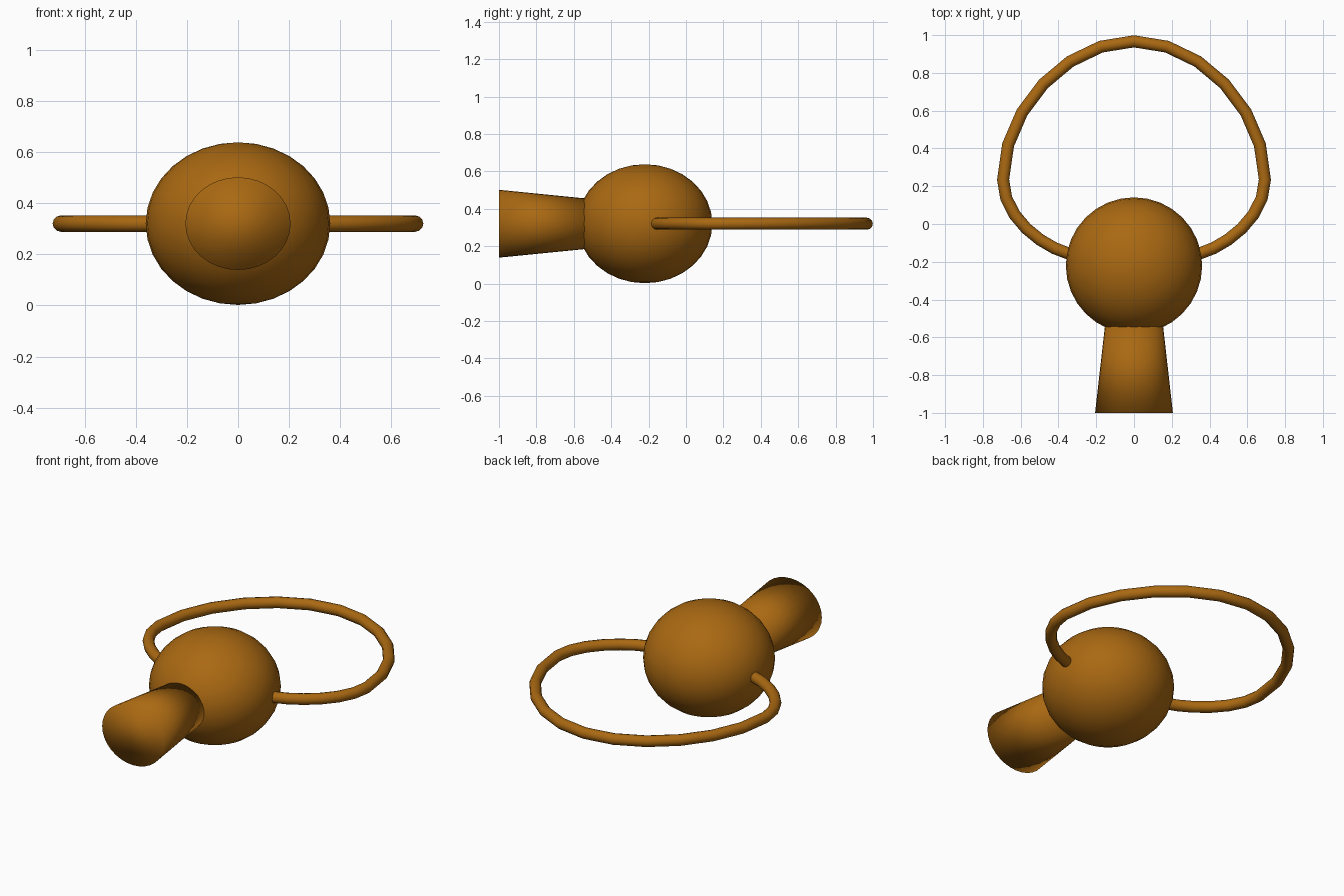
import bpy, bmesh
from math import pi
from mathutils import Matrix, Vector

if "Cube" in bpy.data.objects:
    bpy.data.objects.remove(bpy.data.objects["Cube"])

CZ = 0.32  # height of the shared centre line

brown = bpy.data.materials.new("brown")
brown.diffuse_color = (0.40, 0.14, 0.006, 1)
brown.use_nodes = True
brown.node_tree.nodes["Principled BSDF"].inputs["Base Color"].default_value = brown.diffuse_color


def mesh_object(name, bm):
    me = bpy.data.meshes.new(name)
    bm.normal_update()
    for f in bm.faces:
        f.smooth = True
    bm.to_mesh(me)
    bm.free()
    me.materials.append(brown)
    ob = bpy.data.objects.new(name, me)
    bpy.context.collection.objects.link(ob)
    return ob


# slightly flattened round body
bm = bmesh.new()
bmesh.ops.create_uvsphere(bm, u_segments=32, v_segments=16, radius=1,
    matrix=Matrix.Translation((0, -0.22, CZ)) @ Matrix.Diagonal((0.361, 0.361, 0.318, 1)))
mesh_object("body", bm)

# flaring capped spout, oval in section, fully smooth shaded
bm = bmesh.new()
bmesh.ops.create_cone(bm, cap_ends=True, segments=32, radius1=0.206, radius2=0.154, depth=0.46,
    matrix=Matrix.Translation((0, -0.77, CZ)) @ Matrix.Diagonal((1, 1, 0.88, 1))
    @ Matrix.Rotation(-pi / 2, 4, 'X'))
mesh_object("spout", bm)

# loop handle: half the path (point, left handle, right handle), mirrored in x
half = [((0.35, -0.155), (0.25, -0.18), (0.48, -0.12)),
        ((0.693, 0.235), (0.693, 0.03), (0.693, 0.61))]
top = ((0, 0.967), (0.355, 0.967), (-0.355, 0.967))
flip = lambda p: (-p[0], p[1])
path = half + [top] + [(flip(c), flip(r), flip(l)) for c, l, r in reversed(half)]

cu = bpy.data.curves.new("handle", 'CURVE')
cu.dimensions = '3D'
cu.resolution_u = 6
cu.bevel_depth = 0.032
cu.bevel_resolution = 4
cu.use_fill_caps = True
sp = cu.splines.new('BEZIER')
sp.bezier_points.add(len(path) - 1)
for bp, (c, l, r) in zip(sp.bezier_points, path):
    bp.handle_left_type = bp.handle_right_type = 'FREE'
    bp.co, bp.handle_left, bp.handle_right = [Vector((*p, CZ)) for p in (c, l, r)]
cu.materials.append(brown)
handle = bpy.data.objects.new("handle", cu)
bpy.context.collection.objects.link(handle)
bpy.context.view_layer.objects.active = handle
handle.select_set(True)
bpy.ops.object.convert(target='MESH')
bpy.ops.object.shade_smooth()
